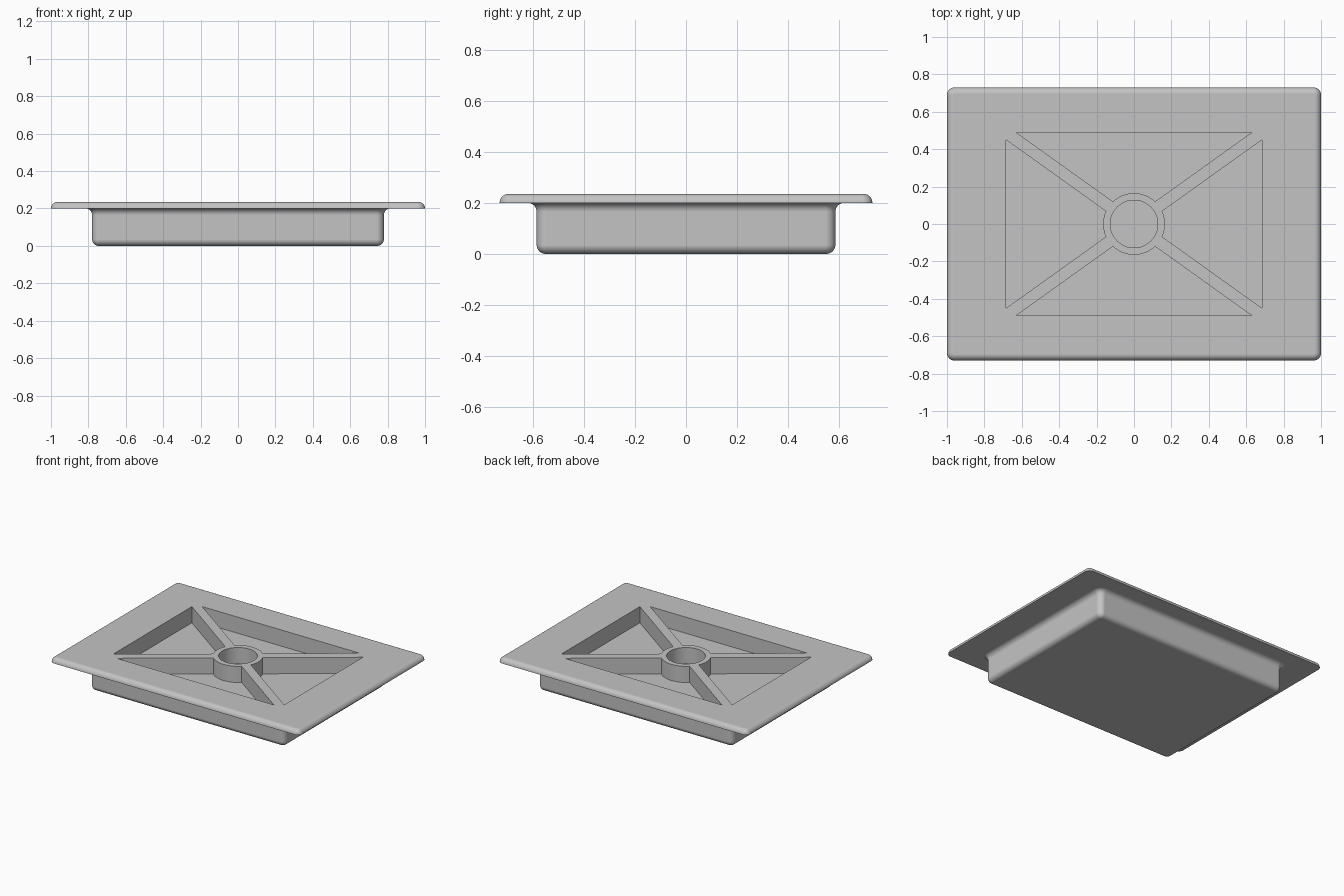
import bpy
import bmesh
from math import sin, cos, pi, atan2, hypot

cube = bpy.data.objects.get("Cube")
if cube:
    bpy.data.objects.remove(cube, do_unlink=True)

BODY = (0.78, 0.585)
PLATE = (1.0, 0.73)
POCKET = (0.685, 0.49)
TOP, RIM, FLOOR = 0.235, 0.2, 0.118
ROUND, CORNER = 0.035, 0.04
HUB, HOLE, STRUT = 0.165, 0.127, 0.032
STEPS = 8

grey = bpy.data.materials.new("plain_grey")
grey.diffuse_color = (0.55, 0.55, 0.55, 1)
grey.use_nodes = True
grey.node_tree.nodes["Principled BSDF"].inputs["Base Color"].default_value = grey.diffuse_color


def finish(bm, name):
    bmesh.ops.recalc_face_normals(bm, faces=bm.faces[:])
    mesh = bpy.data.meshes.new(name)
    bm.to_mesh(mesh)
    bm.free()
    mesh.materials.append(grey)
    obj = bpy.data.objects.new(name, mesh)
    bpy.context.collection.objects.link(obj)
    return obj


def rounded_rect(half, grow, z):
    """Rectangle outline with round corners, offset outwards by grow."""
    radius = CORNER + grow
    points = []
    for q, (sx, sy) in enumerate([(1, 1), (-1, 1), (-1, -1), (1, -1)]):
        for i in range(STEPS + 1):
            a = (q + i / STEPS) * pi / 2
            points.append((sx * (half[0] - CORNER) + radius * cos(a),
                           sy * (half[1] - CORNER) + radius * sin(a), z))
    return points


def prism(outline, name):
    """Upright cutter from the pocket floor to above the plate."""
    bm = bmesh.new()
    low, high = ([bm.verts.new((x, y, z)) for x, y in outline] for z in (FLOOR, TOP + 0.1))
    bm.faces.new(low)
    bm.faces.new(high)
    for i in range(len(low)):
        j = (i + 1) % len(low)
        bm.faces.new((low[i], low[j], high[j], high[i]))
    return finish(bm, name)


# Tray: rounded bottom, flared neck and rounded plate, as stacked outlines
arc = [i / STEPS * pi / 2 for i in range(STEPS + 1)]
rings = [rounded_rect(BODY, ROUND * (sin(a) - 1), ROUND * (1 - cos(a))) for a in arc]
rings += [rounded_rect(BODY, ROUND * (1 - cos(a)), RIM - ROUND * (1 - sin(a))) for a in arc]
rings += [rounded_rect(PLATE, ROUND * (cos(a) - 1), RIM + (TOP - RIM) * sin(a)) for a in arc]
bm = bmesh.new()
loops = [[bm.verts.new(p) for p in ring] for ring in rings]
for a, b in zip(loops, loops[1:]):
    for i in range(len(a)):
        j = (i + 1) % len(a)
        bm.faces.new((a[i], a[j], b[j], b[i]))
bm.faces.new(loops[0])
bm.faces.new(loops[-1])
tray = finish(bm, "tray")

# Pockets between the diagonal struts, each with a curved side at the hub
px, py = POCKET
diagonal = hypot(px, py)
shift_x, shift_y = STRUT * diagonal / py, STRUT * diagonal / px
half_gap = atan2(STRUT, (HUB ** 2 - STRUT ** 2) ** 0.5)
slope = atan2(py, px)


def hub_arc(start, end, count=16):
    return [(HUB * cos(start + (end - start) * i / count),
             HUB * sin(start + (end - start) * i / count)) for i in range(count + 1)]


side = [(px, -py + shift_y), (px, py - shift_y)] + hub_arc(slope - half_gap, half_gap - slope)
back = [(px - shift_x, py), (shift_x - px, py)] + hub_arc(pi - slope - half_gap, slope + half_gap)
cutters = []
for sign, x_name, y_name in ((1, "left", "back"), (-1, "right", "front")):
    cutters.append(prism([(sign * x, sign * y) for x, y in side], x_name + "_pocket"))
    cutters.append(prism([(sign * x, sign * y) for x, y in back], y_name + "_pocket"))

# Round hole in the hub
circle = [(HOLE * cos(i * pi / 32), HOLE * sin(i * pi / 32)) for i in range(64)]
cutters.append(prism(circle, "hub_hole"))

bpy.ops.object.select_all(action="DESELECT")
tray.select_set(True)
bpy.context.view_layer.objects.active = tray
for cutter in cutters:
    cut = tray.modifiers.new(cutter.name, "BOOLEAN")
    cut.operation = "DIFFERENCE"
    cut.solver = "EXACT"
    cut.object = cutter
    bpy.ops.object.modifier_apply(modifier=cut.name)
    bpy.data.objects.remove(cutter, do_unlink=True)

# Smooth rounds with flat faces kept flat
bpy.ops.object.shade_smooth_by_angle(angle=pi / 6)
weighted = tray.modifiers.new("flat_faces", "WEIGHTED_NORMAL")
weighted.keep_sharp = True
